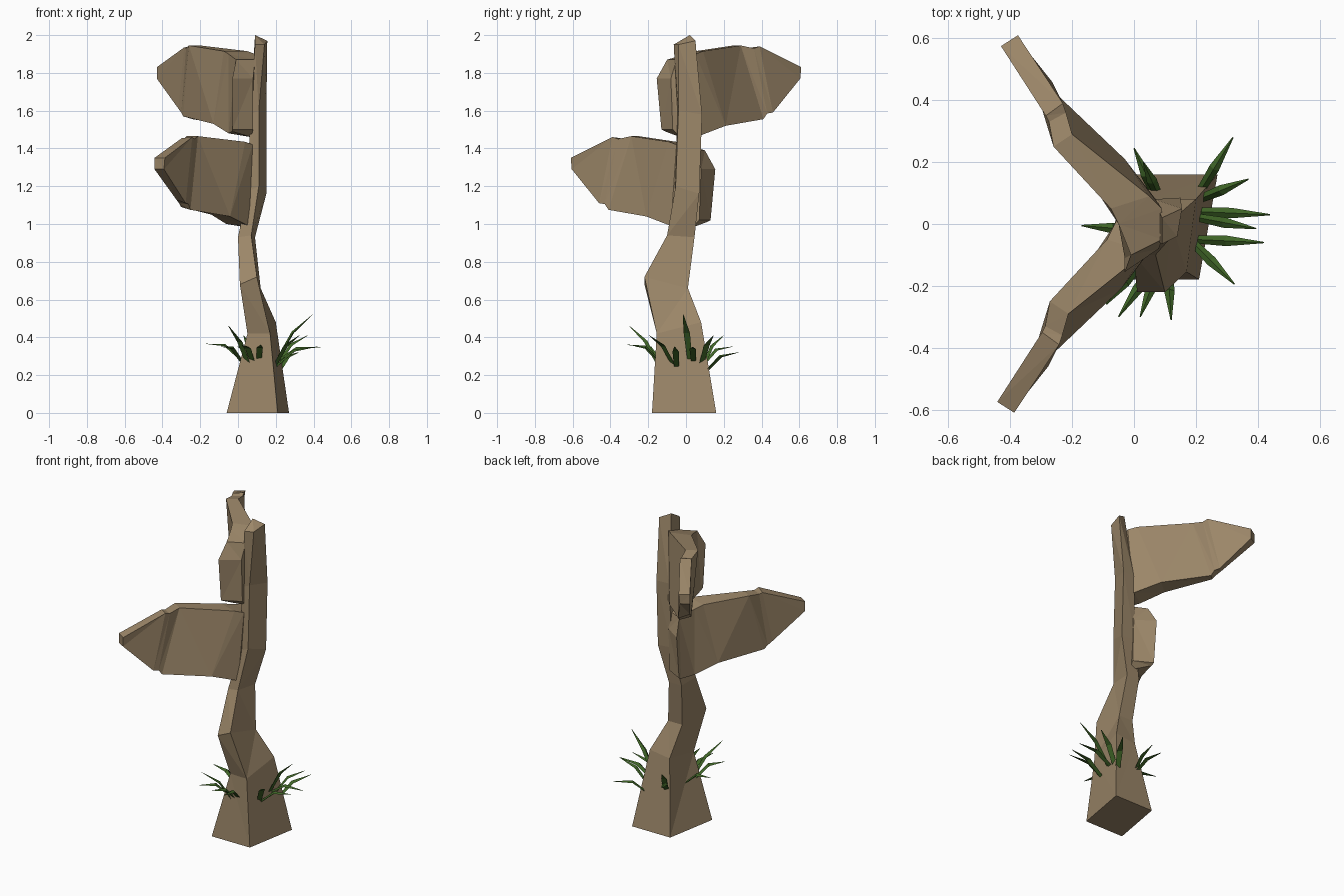
import bpy, bmesh
from mathutils import Vector

def material(name, rgb):
    m = bpy.data.materials.new(name)
    m.diffuse_color = (*rgb, 1)
    return m

WOOD = material("weathered_wood", (0.33, 0.24, 0.14))
GRASS = material("grass_green", (0.05, 0.13, 0.02))

def loft(name, rings, mat):
    """Skin rings of equal point count and cap both ends."""
    bm = bmesh.new()
    vs = [[bm.verts.new(p) for p in ring] for ring in rings]
    n = len(vs[0])
    for a, b in zip(vs, vs[1:]):
        for i in range(n):
            j = (i + 1) % n
            bm.faces.new((a[i], a[j], b[j], b[i]))
    bm.faces.new(vs[0])
    bm.faces.new(vs[-1])
    bmesh.ops.triangulate(bm, faces=[f for f in bm.faces if len(f.verts) > 3])
    bmesh.ops.recalc_face_normals(bm, faces=bm.faces)
    me = bpy.data.meshes.new(name)
    bm.to_mesh(me)
    bm.free()
    me.materials.append(mat)
    ob = bpy.data.objects.new(name, me)
    bpy.context.collection.objects.link(ob)
    return ob

# Crooked four-sided post: front-left, front-right, back-right, back-left corners
post = [
    [(-.06, -.18, 0), (.21, -.18, 0), (.27, .16, 0), (0, .16, 0)],
    [(.05, -.15, .42), (.17, -.155, .42), (.20, .08, .48), (.06, .08, .46)],
    [(.01, -.22, .68), (.10, -.22, .72), (.12, .01, .66), (.02, .01, .66)],
    [(0, -.10, .93), (.07, -.10, .94), (.09, .045, .93), (0, .045, .93)],
    [(.05, -.06, 1.17), (.11, -.055, 1.2), (.15, .07, 1.16), (.05, .07, 1.17)],
    [(.065, -.045, 1.58), (.11, -.04, 1.6), (.15, .085, 1.58), (.065, .08, 1.58)],
    [(.09, -.065, 1.95), (.14, -.04, 1.95), (.155, .05, 1.97), (.09, .02, 2.0)],
]
loft("post", post, WOOD)

# Sign board from post end to pointed tip: top-left, top-right, bottom-right, bottom-left
sign = [
    [(-.03, -.155, 1.77), (.08, -.08, 1.77), (.08, -.07, 1.5), (-.03, -.13, 1.5)],
    [(-.01, -.10, 1.87), (.09, -.05, 1.87), (.07, -.03, 1.46), (-.03, -.11, 1.49)],
    [(-.05, 0, 1.90), (.09, .05, 1.90), (.07, .08, 1.47), (-.05, 0, 1.48)],
    [(-.075, .05, 1.915), (.05, .09, 1.915), (-.03, .21, 1.52), (-.13, .12, 1.53)],
    [(-.26, .25, 1.945), (-.20, .29, 1.945), (-.24, .41, 1.555), (-.29, .36, 1.57)],
    [(-.275, .33, 1.93), (-.22, .36, 1.93), (-.25, .43, 1.585), (-.30, .38, 1.59)],
    [(-.285, .35, 1.935), (-.23, .39, 1.94), (-.265, .46, 1.59), (-.315, .41, 1.61)],
    [(-.43, .575, 1.83), (-.375, .61, 1.83), (-.38, .605, 1.77), (-.43, .575, 1.77)],
]
loft("upper_sign", sign, WOOD)
lower = [[(x - .012, -y, z - .48) for x, y, z in ring] for ring in sign]
loft("lower_sign", lower, WOOD)

# Grass blades: (root, tip), bent and tapering
blades = [
    ((.21, .10, .21), (.32, .28, .32)),
    ((.21, .08, .25), (.37, .145, .41)),
    ((.21, .04, .27), (.44, .03, .345)),
    ((.21, .02, .28), (.395, -.015, .52)),
    ((.20, -.05, .24), (.42, -.06, .35)),
    ((.19, -.06, .24), (.325, -.195, .41)),
    ((.07, .09, .25), (0, .245, .35)),
    ((.08, .09, .24), (.03, .2, .41)),
    ((.01, -.02, .28), (-.17, -.005, .365)),
    ((.02, -.13, .27), (-.09, -.26, .35)),
    ((.06, -.14, .24), (-.05, -.30, .46)),
    ((.08, -.14, .26), (.02, -.30, .36)),
    ((.11, -.14, .27), (.12, -.31, .36)),
]
for k, (r, t) in enumerate(blades):
    r, t = Vector(r), Vector(t)
    d = t - r
    side = d.cross(Vector((0, 0, 1))).normalized()
    up = side.cross(d).normalized()
    rings = []
    for f, w, lift in ((0, .013, 0), (.45, .017, .035), (1, .002, 0)):
        c = r + d * f + Vector((0, 0, lift))
        rings.append([c - side * w, c + side * w, c + up * w * .7])
    loft(f"grass_blade_{k + 1}", rings, GRASS)
